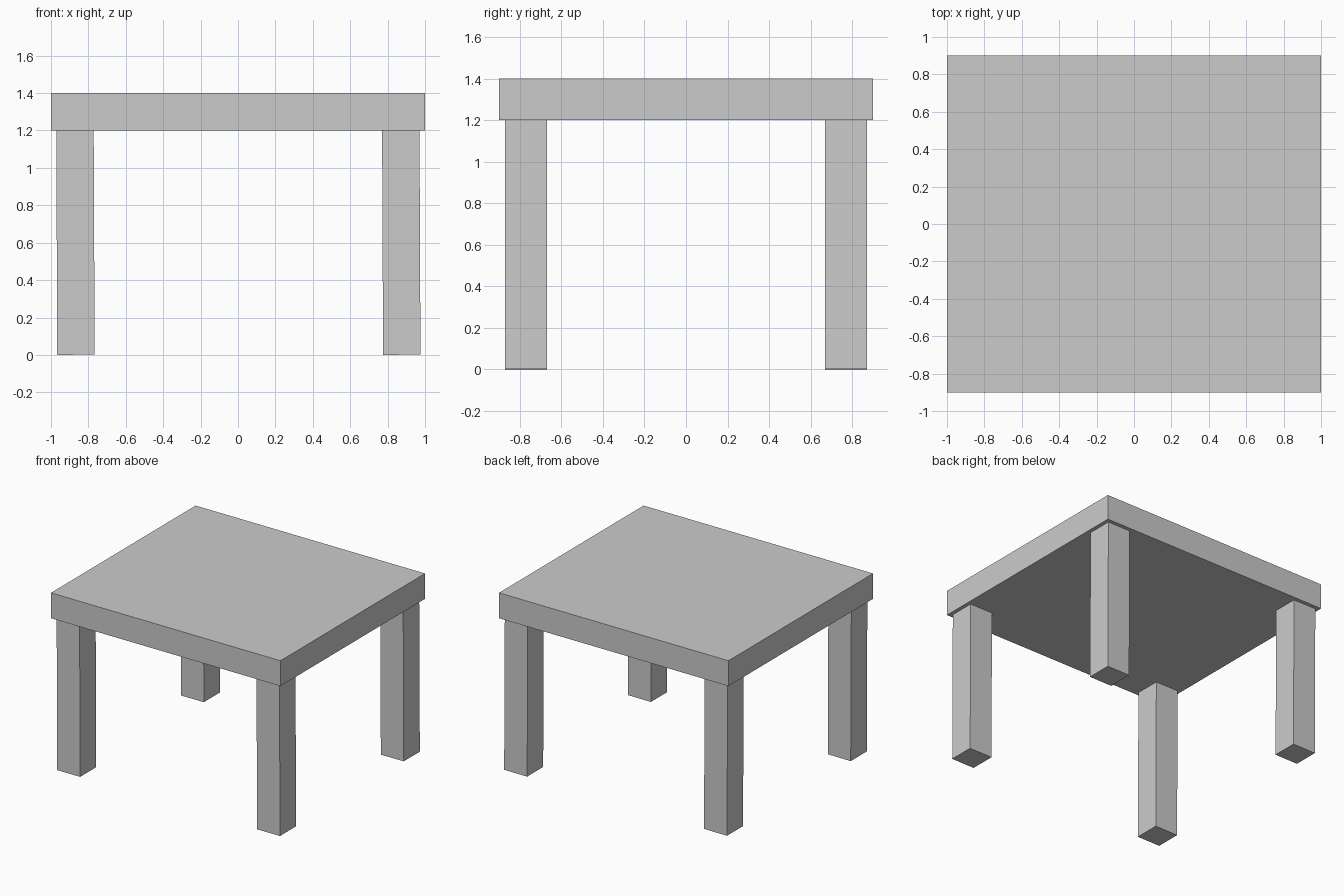
import bpy
import math

if "Cube" in bpy.data.objects:
    bpy.data.objects.remove(bpy.data.objects["Cube"])


def box(name, center, size, tilt=0.0):
    bpy.ops.mesh.primitive_cube_add(size=1, location=center, rotation=(0, tilt, 0))
    obj = bpy.context.object
    obj.name = name
    obj.scale = size
    return obj


# Flat slab top
box("table_top", (0, 0, 1.3), (2.0, 1.8, 0.2))

# Four square legs, leaning very slightly sideways
for side, x in (("left", -0.869), ("right", 0.873)):
    for end, y in (("front", -0.77), ("back", 0.77)):
        box(f"{end}_{side}_leg", (x, y, 0.601), (0.2, 0.2, 1.2), math.radians(-0.25))
